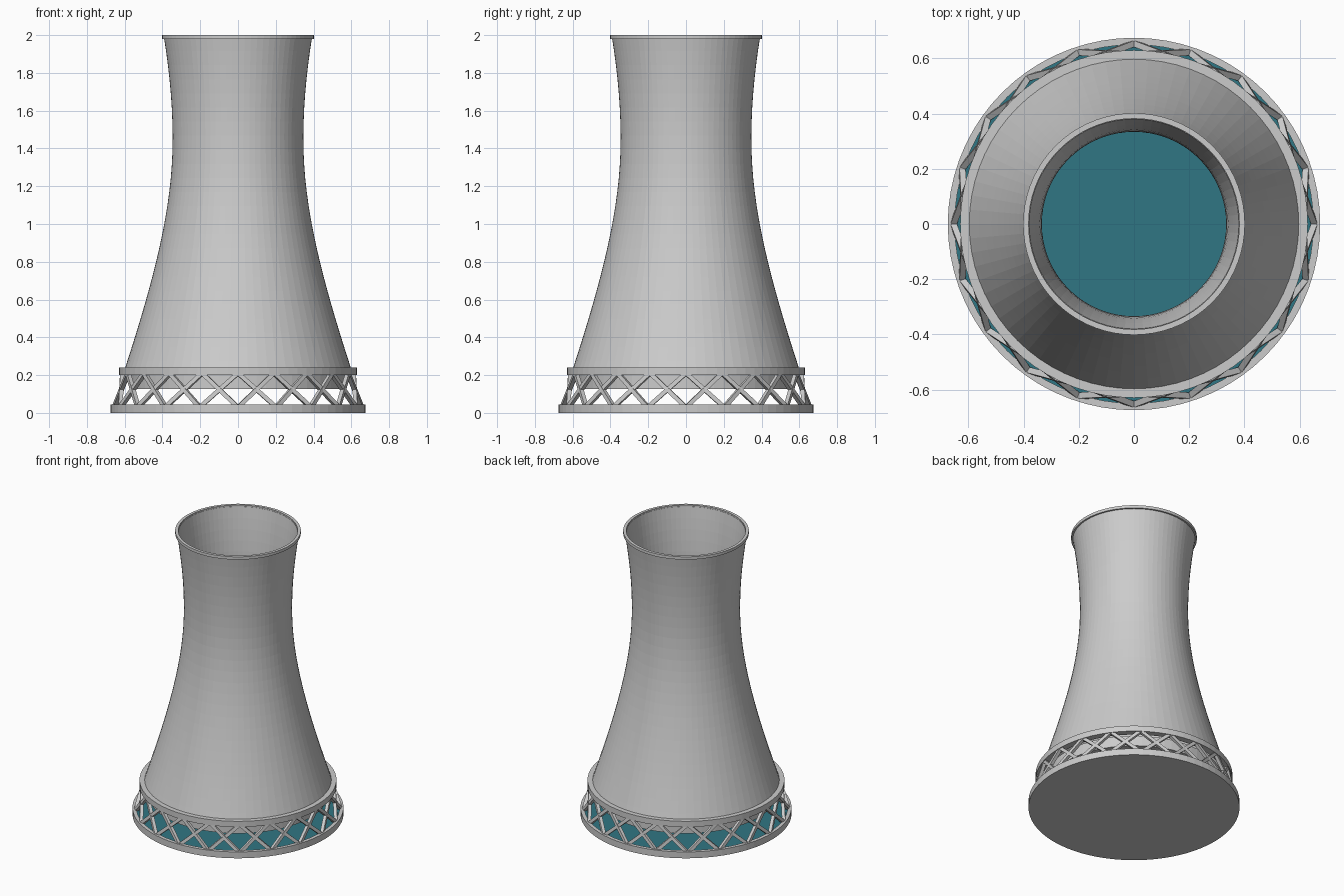
import bpy, bmesh
from math import sin, cos, pi, sqrt
from mathutils import Vector

if "Cube" in bpy.data.objects:
    bpy.data.objects.remove(bpy.data.objects["Cube"])

SEG = 72


def finish(name, bm, color=None):
    bmesh.ops.recalc_face_normals(bm, faces=bm.faces[:])
    mesh = bpy.data.meshes.new(name)
    bm.to_mesh(mesh)
    bm.free()
    obj = bpy.data.objects.new(name, mesh)
    bpy.context.collection.objects.link(obj)
    if color:
        mat = bpy.data.materials.new(name + "_colour")
        mat.diffuse_color = color
        mat.use_nodes = True
        mat.node_tree.nodes["Principled BSDF"].inputs["Base Color"].default_value = mat.diffuse_color
        mesh.materials.append(mat)
    return obj


def lathe(name, profile, seg=SEG):
    """Revolve a closed (radius, z) outline around the z axis."""
    bm = bmesh.new()
    rings = [[bm.verts.new((r * cos(2 * pi * i / seg), r * sin(2 * pi * i / seg), z))
              for i in range(seg)] for r, z in profile]
    for k, a in enumerate(rings):
        b = rings[(k + 1) % len(rings)]
        for i in range(seg):
            j = (i + 1) % seg
            bm.faces.new((a[i], a[j], b[j], b[i]))
    return finish(name, bm)


def band(name, r0, r1, z0, z1):
    return lathe(name, [(r0, z0), (r1, z0), (r1, z1), (r0, z1)])


def disc(name, radius, z0, z1, color=None):
    bm = bmesh.new()
    bmesh.ops.create_cone(bm, cap_ends=True, segments=SEG, radius1=radius,
                          radius2=radius, depth=z1 - z0)
    bmesh.ops.translate(bm, verts=bm.verts[:], vec=(0, 0, (z0 + z1) / 2))
    return finish(name, bm, color)


def shell_radius(z):
    c = 0.86 if z < 1.45 else 1.01
    return 0.346 * sqrt(1 + ((z - 1.45) / c) ** 2)


# basin with kerb and water
disc("basin_floor", 0.652, 0.0, 0.02)
band("basin_kerb", 0.65, 0.675, 0.0, 0.045)
disc("water", 0.651, 0.02, 0.035, (0.03, 0.18, 0.23, 1))

# crossed struts carrying the shell
NODES = 20
bm = bmesh.new()
for n in range(NODES):
    for side in (-1, 1):
        a = 2 * pi * n / NODES
        b = a + side * 2 * pi / NODES
        p = Vector((0.655 * cos(a), 0.655 * sin(a), 0.03))
        q = Vector((0.613 * cos(b), 0.613 * sin(b), 0.21))
        m = (a + b) / 2
        along = (q - p).normalized()
        across = along.cross(Vector((cos(m), sin(m), 0))).normalized()
        out = across.cross(along)
        h = 0.011
        ends = [[bm.verts.new(e + across * s * h + out * t * h)
                 for s, t in ((-1, -1), (1, -1), (1, 1), (-1, 1))] for e in (p, q)]
        for i in range(4):
            j = (i + 1) % 4
            bm.faces.new((ends[0][i], ends[0][j], ends[1][j], ends[1][i]))
        bm.faces.new(ends[0])
        bm.faces.new(ends[1])
finish("lattice_struts", bm)

# ring beam and the fill ring behind the struts
band("ring_beam", 0.585, 0.63, 0.2, 0.24)
band("fill_ring", 0.36, 0.57, 0.127, 0.2)

# thin hyperbolic shell, open at both ends
STEPS = 24
heights = [0.2 + 1.79 * k / STEPS for k in range(STEPS + 1)]
outer = [(shell_radius(z), z) for z in heights]
inner = [(shell_radius(z) - 0.012, z) for z in reversed(heights)]
lathe("tower_shell", outer + inner)

# top rim
band("top_rim", 0.382, 0.402, 1.98, 2.0)
